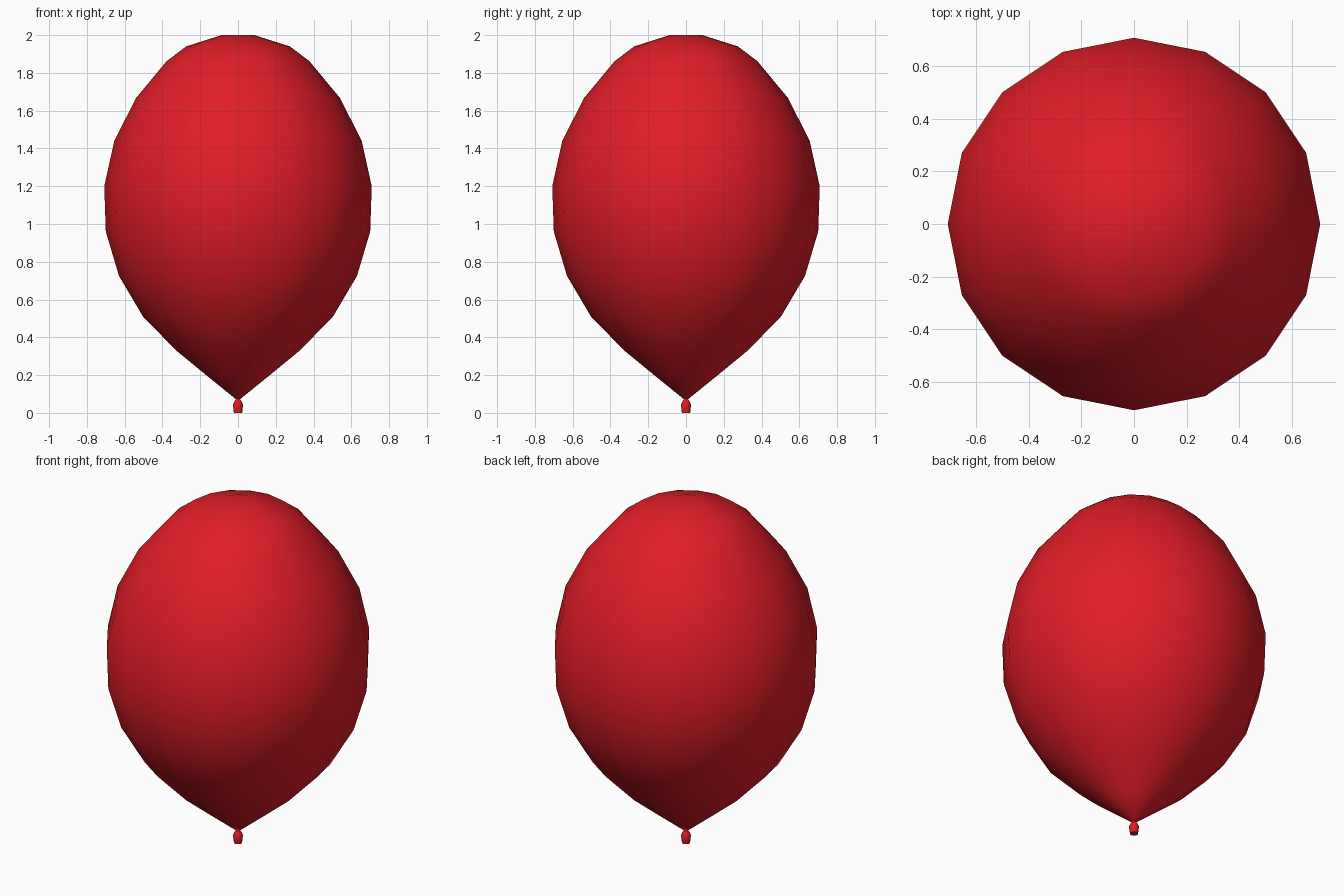
import bpy, bmesh, math

if "Cube" in bpy.data.objects:
    bpy.data.objects.remove(bpy.data.objects["Cube"])

red = bpy.data.materials.new("red_rubber")
red.diffuse_color = (0.75, 0.012, 0.02, 1)
red.use_nodes = True
red.node_tree.nodes["Principled BSDF"].inputs["Base Color"].default_value = red.diffuse_color


def lathe(name, profile, sides):
    """Spin a (radius, height) profile about z and cap both ends."""
    bm = bmesh.new()
    rings = []
    for r, z in profile:
        rings.append([bm.verts.new((r * math.cos(2 * math.pi * i / sides),
                                    r * math.sin(2 * math.pi * i / sides), z))
                      for i in range(sides)])
    for a, b in zip(rings, rings[1:]):
        for i in range(sides):
            j = (i + 1) % sides
            bm.faces.new((a[i], a[j], b[j], b[i]))
    bm.faces.new(rings[0][::-1])
    bm.faces.new(rings[-1])
    mesh = bpy.data.meshes.new(name)
    bm.to_mesh(mesh)
    bm.free()
    mesh.materials.append(red)
    mesh.polygons.foreach_set("use_smooth", [True] * len(mesh.polygons))
    obj = bpy.data.objects.new(name, mesh)
    bpy.context.collection.objects.link(obj)
    return obj


# Inflated body: teardrop with 16 sides
lathe("balloon_body", [
    (0.008, 0.07), (0.16, 0.193), (0.327, 0.33), (0.503, 0.51),
    (0.63, 0.725), (0.70, 0.96), (0.708, 1.20), (0.655, 1.44),
    (0.54, 1.667), (0.378, 1.862), (0.275, 1.94), (0.087, 2.0)], 16)

# Tied knot under the body, with a crisp bottom rim
knot = lathe("knot", [
    (0.022, 0.0), (0.024, 0.02), (0.027, 0.042), (0.02, 0.06), (0.01, 0.074)], 16)
bpy.context.view_layer.objects.active = knot
knot.select_set(True)
bpy.ops.object.shade_smooth_by_angle(angle=math.radians(50))
